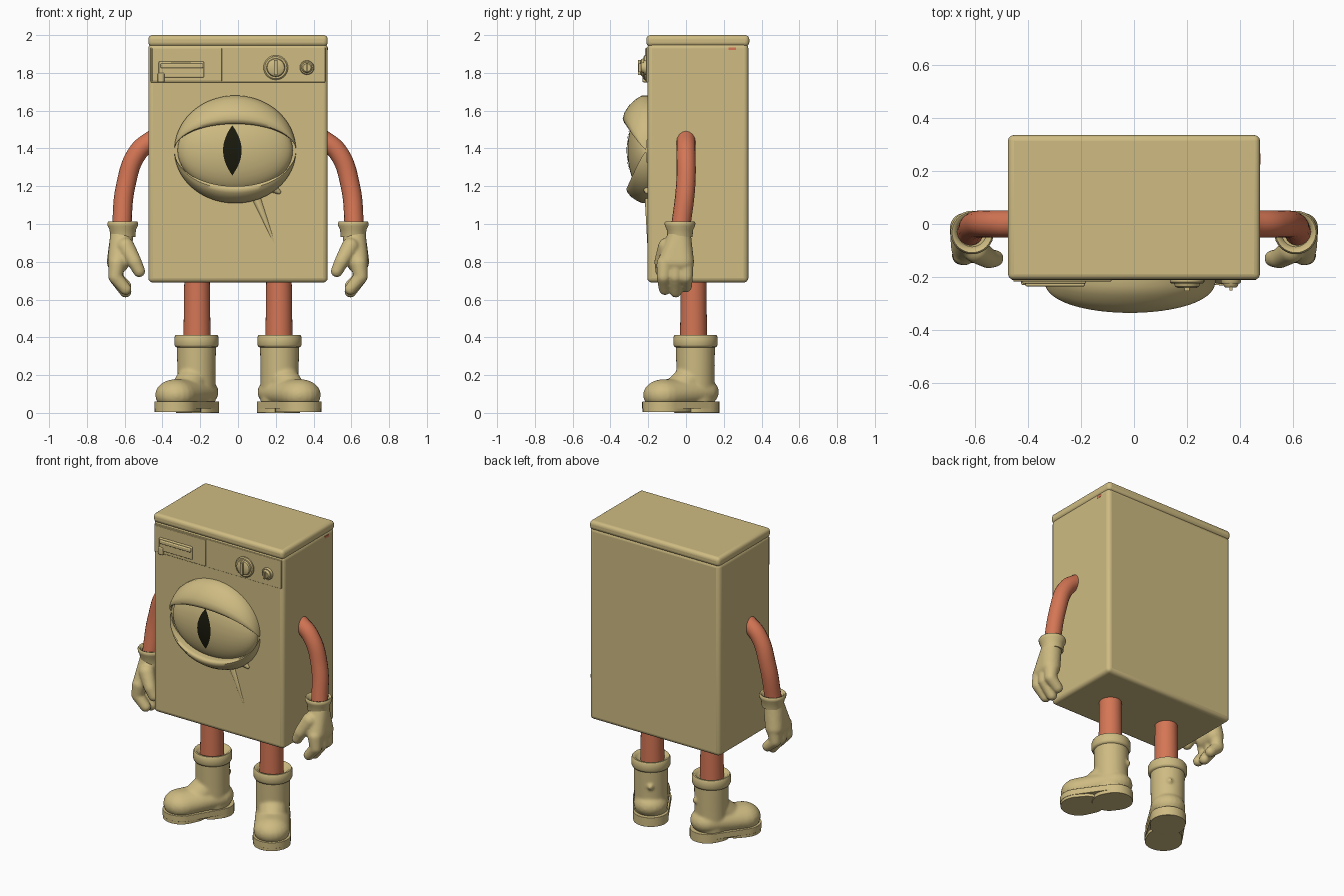
import bpy, bmesh, math
from mathutils import Matrix, Vector

cube = bpy.data.objects.get("Cube")
if cube:
    bpy.data.objects.remove(cube, do_unlink=True)


def material(name, rgb):
    m = bpy.data.materials.new(name)
    m.use_nodes = True
    m.diffuse_color = (*rgb, 1)
    m.node_tree.nodes["Principled BSDF"].inputs["Base Color"].default_value = (*rgb, 1)
    return m


TAN = material("tan", (0.62, 0.50, 0.225))
ORANGE = material("orange", (0.66, 0.18, 0.09))
BLACK = material("black", (0.01, 0.01, 0.004))


def add(name, bm, mat, mirror=False, voxel=0, bevel=0, angle=40):
    """Turn a bmesh into a shaded object with the usual modifiers."""
    bmesh.ops.recalc_face_normals(bm, faces=bm.faces)
    mesh = bpy.data.meshes.new(name)
    bm.to_mesh(mesh)
    bm.free()
    mesh.materials.append(mat)
    ob = bpy.data.objects.new(name, mesh)
    bpy.context.collection.objects.link(ob)
    bpy.ops.object.select_all(action="DESELECT")
    ob.select_set(True)
    bpy.context.view_layer.objects.active = ob
    if bevel:
        b = ob.modifiers.new("round", "BEVEL")
        b.width, b.segments = bevel, 4
    if voxel:
        r = ob.modifiers.new("fuse", "REMESH")
        r.mode, r.voxel_size, r.use_smooth_shade = "VOXEL", voxel, True
        s = ob.modifiers.new("soften", "SMOOTH")
        s.factor, s.iterations = 0.5, 4
    else:
        bpy.ops.object.shade_smooth_by_angle(angle=math.radians(angle))
    if mirror:
        ob.modifiers.new("mirror", "MIRROR")
    return ob


def box(bm, x0, x1, y0, y1, z0, z1):
    m = Matrix.Translation(((x0 + x1) / 2, (y0 + y1) / 2, (z0 + z1) / 2))
    m = m @ Matrix.Diagonal((x1 - x0, y1 - y0, z1 - z0, 1))
    bmesh.ops.create_cube(bm, size=1, matrix=m)


def sheet(bm, rows, closed=False):
    """Skin a list of point rows with quads."""
    grid = [[bm.verts.new(p) for p in row] for row in rows]
    for a, b in zip(grid, grid[1:]):
        n = len(a)
        for i in range(n if closed else n - 1):
            j = (i + 1) % n
            bm.faces.new((a[i], a[j], b[j], b[i]))
    return grid


def lathe(bm, profile, matrix, n=32):
    """Revolve (radius, height) points round the local z axis, capping both ends."""
    rows = [[matrix @ Vector((r * math.cos(t), r * math.sin(t), h))
             for t in (math.tau * i / n for i in range(n))] for r, h in profile]
    grid = sheet(bm, rows, True)
    bm.faces.new(grid[0])
    bm.faces.new(grid[-1])


def hull(bm, *balls, squash=1):
    """Convex skin round several balls given as (x, y, z, radius)."""
    verts = []
    for x, y, z, r in balls:
        for i in range(1, 12):
            a = math.pi * i / 12
            for j in range(20):
                t = math.tau * j / 20
                verts.append(bm.verts.new((x + r * math.sin(a) * math.cos(t),
                                           y + r * math.sin(a) * math.sin(t),
                                           z + r * math.cos(a) * squash)))
    bmesh.ops.convex_hull(bm, input=verts)
    bmesh.ops.delete(bm, geom=[v for v in verts if v.is_valid and not v.link_faces], context="VERTS")


def slab(bm, circles, z0, z1):
    """Flat plate whose outline wraps round circles given as (y, radius)."""
    verts = [bm.verts.new((r * math.cos(t), y + r * math.sin(t), z))
             for y, r in circles for z in (z0, z1)
             for t in (math.tau * i / 32 for i in range(32))]
    bmesh.ops.convex_hull(bm, input=verts)
    bmesh.ops.delete(bm, geom=[v for v in verts if v.is_valid and not v.link_faces], context="VERTS")


FRONT = -0.205

# Cabinet and lid
bm = bmesh.new()
box(bm, -0.475, 0.475, FRONT, 0.33, 0.69, 1.955)
add("cabinet", bm, TAN, bevel=0.025)
bm = bmesh.new()
box(bm, -0.475, 0.475, FRONT - 0.005, 0.335, 1.94, 2.0)
add("lid", bm, TAN, bevel=0.022)

# Control panel, drawer and handle
bm = bmesh.new()
box(bm, -0.462, 0.462, FRONT - 0.006, FRONT + 0.02, 1.75, 1.935)
add("control_panel", bm, TAN, bevel=0.004)
bm = bmesh.new()
box(bm, -0.455, -0.085, FRONT - 0.012, FRONT + 0.02, 1.756, 1.93)
add("drawer_front", bm, TAN, bevel=0.004)
bm = bmesh.new()
box(bm, -0.42, -0.18, FRONT - 0.02, FRONT, 1.775, 1.86)
box(bm, -0.41, -0.185, FRONT - 0.03, FRONT, 1.825, 1.85)
box(bm, -0.425, -0.39, FRONT - 0.025, FRONT, 1.75, 1.8)
add("drawer_handle", bm, TAN, bevel=0.006)

# Knobs
for name, x, r, depth in (("large_knob", 0.2, 0.065, 0.03), ("small_knob", 0.365, 0.038, 0.028)):
    bm = bmesh.new()
    place = Matrix.Translation((x, FRONT, 1.828)) @ Matrix.Rotation(math.pi / 2, 4, "X")
    lathe(bm, [(r, 0), (r, 0.014), (r * 0.9, 0.02), (r * 0.75, 0.02),
               (r * 0.7, depth), (r * 0.55, depth + 0.006)], place)
    box(bm, x - r * 0.15, x + r * 0.15, FRONT - depth - 0.018, FRONT, 1.828 - r * 0.6, 1.828 + r * 0.6)
    add(name, bm, TAN)

# Eyeball
EYE = Vector((-0.015, -0.21, 1.39))
RX, RY, RZ = 0.305, 0.1, 0.22
bm = bmesh.new()
bmesh.ops.create_uvsphere(bm, u_segments=48, v_segments=24, radius=1,
                          matrix=Matrix.Translation(EYE) @ Matrix.Diagonal((RX, RY, RZ, 1)))
add("eyeball", bm, TAN, angle=60)

# Slit pupil laid on the eyeball
bm = bmesh.new()
rows = []
for i in range(21):
    z = 0.132 * (i / 10 - 1)
    half = 0.049 * max(1 - (z / 0.132) ** 2, 0.01)
    row = []
    for k in range(-3, 4):
        x = -0.015 + half * k / 3
        row.append(EYE + Vector((x, -RY * math.sqrt(1 - (x / RX) ** 2 - (z / RZ) ** 2) - 0.004, z)))
    rows.append(row)
sheet(bm, rows)
add("pupil", bm, BLACK)

# Eyelids: one bulging section swept from corner to corner
SECTION = [(0, 0.04), (0, 0.1), (0.05, 0.118), (0.18, 0.125), (0.4, 0.116),
           (0.65, 0.092), (0.85, 0.06), (1, 0.025), (1, -0.02)]
for name, height, opening, bulge in (("upper_eyelid", 0.29, 0.14, 1), ("lower_eyelid", -0.28, -0.19, 0.85)):
    bm = bmesh.new()
    rows = []
    for i in range(41):
        t = math.pi * i / 40
        s = max(math.sin(t), 0.04)
        rows.append([EYE + Vector((0.322 * math.cos(t), -d * bulge * s ** 0.85,
                                   s * (opening + f * (height - opening)))) for f, d in SECTION])
    sheet(bm, rows)
    add(name, bm, TAN, angle=50)

# Fold running down from the eye, and a small mark on the side
bm = bmesh.new()
hull(bm, (0.1, FRONT + 0.012, 1.13, 0.025), (0.2, FRONT + 0.005, 0.88, 0.004))
hull(bm, (0.17, FRONT, 1.2, 0.03), (0.215, FRONT, 1.17, 0.012))
add("front_fold", bm, TAN)
bm = bmesh.new()
box(bm, 0.47, 0.477, 0.225, 0.265, 1.92, 1.935)
add("side_mark", bm, ORANGE)

# Arms
curve = bpy.data.curves.new("arms", "CURVE")
curve.dimensions = "3D"
curve.bevel_depth, curve.bevel_resolution, curve.resolution_u = 0.051, 6, 10
curve.use_fill_caps = True
path = [(0.43, 0, 1.462), (0.53, 0, 1.38), (0.595, -0.002, 1.2), (0.617, -0.03, 0.97)]
spline = curve.splines.new("BEZIER")
spline.bezier_points.add(len(path) - 1)
for point, co in zip(spline.bezier_points, path):
    point.co = co
    point.handle_left_type = point.handle_right_type = "AUTO"
curve.materials.append(ORANGE)
arms = bpy.data.objects.new("arms", curve)
bpy.context.collection.objects.link(arms)
arms.modifiers.new("mirror", "MIRROR")

# Gloves: palm, three curled fingers and a thumb
bm = bmesh.new()
hull(bm, (0.615, -0.035, 0.94, 0.062), (0.632, -0.09, 0.8, 0.058), (0.637, -0.015, 0.8, 0.058))
for y, tip in ((-0.118, 0.655), (-0.057, 0.642), (0, 0.67)):
    hull(bm, (0.64, y * 0.9 - 0.005, 0.79, 0.045), (0.65, y, 0.72, 0.037))
    hull(bm, (0.65, y, 0.72, 0.037), (0.595, y * 0.95, tip, 0.032))
hull(bm, (0.595, -0.1, 0.88, 0.048), (0.548, -0.13, 0.8, 0.038))
hull(bm, (0.548, -0.13, 0.8, 0.038), (0.523, -0.13, 0.75, 0.032))
add("gloves", bm, TAN, mirror=True, voxel=0.008)
bm = bmesh.new()
lathe(bm, [(0.05, -0.02), (0.066, -0.02), (0.07, 0.02), (0.08, 0.04), (0.082, 0.055),
           (0.076, 0.064), (0.066, 0.06), (0.054, 0.03)], Matrix.Translation((0.61, -0.032, 0.95)))
add("glove_cuffs", bm, TAN, mirror=True, angle=60)

# Legs
bm = bmesh.new()
lathe(bm, [(0.072, 0.37), (0.067, 0.72)], Matrix.Translation((0.217, 0.04, 0)))
add("legs", bm, ORANGE, mirror=True)

# Boots, built toe forward then turned outward
TURN = Matrix.Translation((0.22, 0.05, 0)) @ Matrix.Rotation(math.radians(33), 4, "Z")
bm = bmesh.new()
lathe(bm, [(0.1, 0.05), (0.101, 0.2), (0.104, 0.37)], Matrix.Identity(4))
hull(bm, (0, 0.025, 0.11, 0.104), (0, -0.2, 0.095, 0.11), squash=0.76)
hull(bm, (0, -0.01, 0.19, 0.088), (0, -0.11, 0.11, 0.085))
hull(bm, (0, 0.1, 0.25, 0.02))
bm.transform(TURN)
add("boots", bm, TAN, mirror=True, voxel=0.009)
bm = bmesh.new()
lathe(bm, [(0.07, 0.385), (0.09, 0.4), (0.1, 0.412), (0.111, 0.412), (0.117, 0.4),
           (0.117, 0.36), (0.111, 0.348), (0.09, 0.346)], TURN)
add("boot_cuffs", bm, TAN, mirror=True, angle=60)
bm = bmesh.new()
slab(bm, [(0.025, 0.106), (-0.2, 0.114)], 0.022, 0.06)
slab(bm, [(0.025, 0.106), (-0.01, 0.104)], 0, 0.03)
slab(bm, [(-0.15, 0.105), (-0.2, 0.112)], 0.004, 0.03)
bm.transform(TURN)
add("boot_soles", bm, TAN, mirror=True, bevel=0.006)
